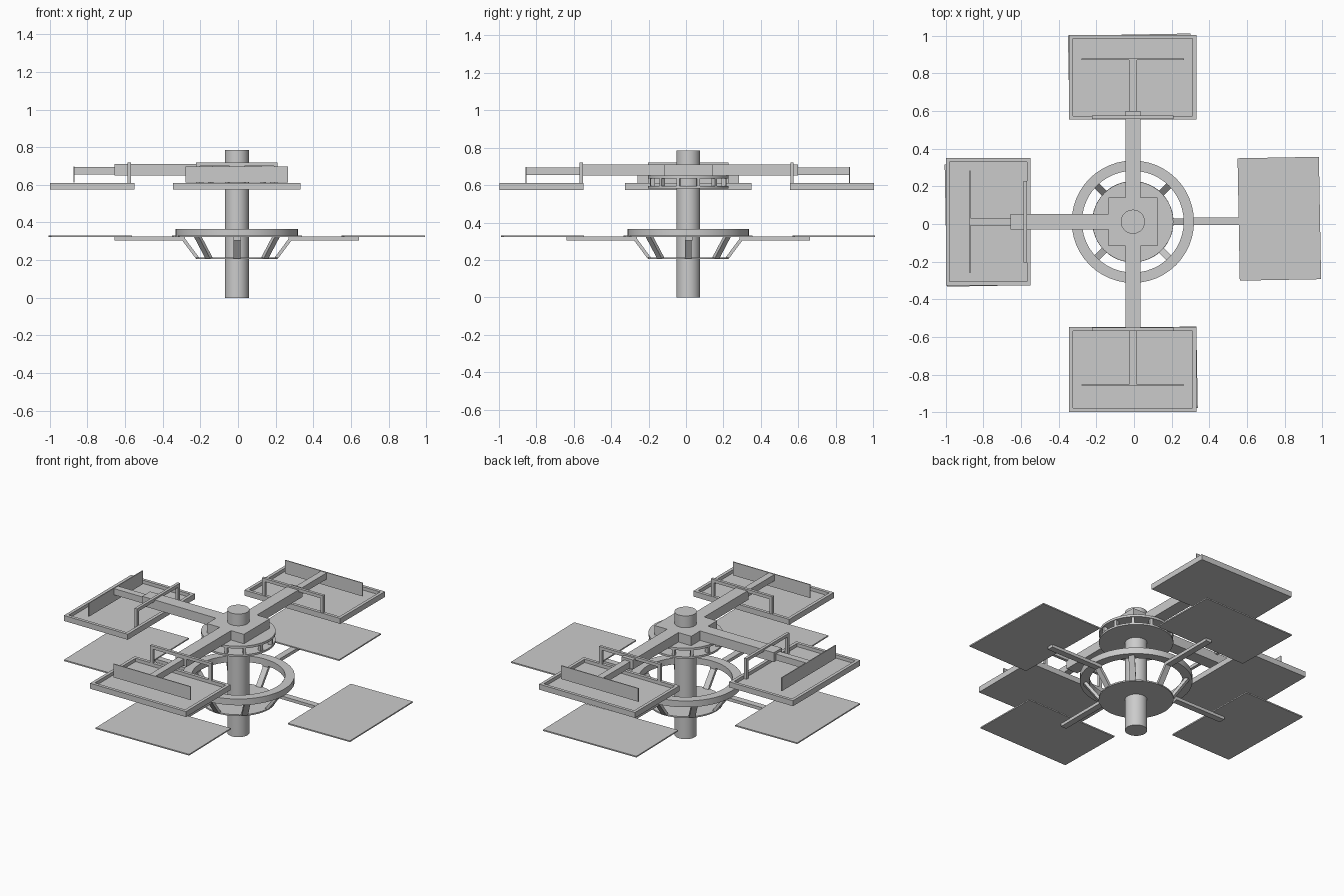
import bpy, bmesh
from math import pi, sin, cos
from mathutils import Matrix, Vector

if "Cube" in bpy.data.objects:
    bpy.data.objects.remove(bpy.data.objects["Cube"])

HUB = Vector((-0.006, 0.012, 0))


def finish(name, bm, mat, smooth=False):
    me = bpy.data.meshes.new(name)
    bmesh.ops.recalc_face_normals(bm, faces=bm.faces)
    bm.to_mesh(me)
    bm.free()
    ob = bpy.data.objects.new(name, me)
    bpy.context.collection.objects.link(ob)
    me.transform(mat)
    if smooth:
        bpy.context.view_layer.objects.active = ob
        ob.select_set(True)
        bpy.ops.object.shade_smooth_by_angle()
        ob.select_set(False)
    return ob


def spin_mat(angle):
    return Matrix.Translation(HUB) @ Matrix.Rotation(angle, 4, 'Z')


def boxes(name, items, mat):
    """Boxes given as (x0, x1, y0, y1, z0, z1) joined in one part."""
    bm = bmesh.new()
    for x0, x1, y0, y1, z0, z1 in items:
        m = Matrix.Translation(((x0 + x1) / 2, (y0 + y1) / 2, (z0 + z1) / 2))
        m = m @ Matrix.Diagonal((x1 - x0, y1 - y0, z1 - z0, 1))
        bmesh.ops.create_cube(bm, size=1, matrix=m)
    return finish(name, bm, mat)


def disc(name, r, z0, z1, n=48):
    bm = bmesh.new()
    bmesh.ops.create_cone(bm, cap_ends=True, segments=n, radius1=r, radius2=r,
                          depth=z1 - z0, matrix=Matrix.Translation((0, 0, (z0 + z1) / 2)))
    return finish(name, bm, spin_mat(0), True)


def ring(name, r0, r1, z0, z1, n=48):
    bm = bmesh.new()
    prof = [(r0, z0), (r1, z0), (r1, z1), (r0, z1)]
    rows = [[bm.verts.new((r * cos(2 * pi * i / n), r * sin(2 * pi * i / n), z))
             for r, z in prof] for i in range(n)]
    for i in range(n):
        a, b = rows[i], rows[(i + 1) % n]
        for j in range(4):
            k = (j + 1) % 4
            bm.faces.new((a[j], b[j], b[k], a[k]))
    return finish(name, bm, spin_mat(0), True)


# Central column
disc("column", 0.064, 0, 0.785)

# Lower carousel: base disc, ring, slanted struts
disc("lower_disc", 0.216, 0.205, 0.214)
ring("lower_ring", 0.27, 0.325, 0.325, 0.365)
for i in range(8):
    bm = bmesh.new()
    bmesh.ops.create_cube(bm, size=1)
    for v in bm.verts:
        top = v.co.z > 0
        v.co = ((0.298 if top else 0.207) + v.co.x * 0.022, v.co.y * 0.036,
                0.33 if top else 0.208)
    finish("slanted_strut", bm, spin_mat(i * pi / 4))

# Lower flat pallets, each slightly turned, on slim beams
for i in range(4):
    m = spin_mat(i * pi / 2)
    boxes("lower_beam", [(0.275, 0.65, -0.018, 0.022, 0.305, 0.325)], m)
    local = m @ Matrix.Translation((0.778, 0.016, 0)) @ Matrix.Rotation(0.018, 4, 'Z')
    boxes("lower_pallet", [(-0.216, 0.216, -0.325, 0.325, 0.323, 0.331)], local)

# Upper drum: two discs with short posts between
disc("drum_bottom", 0.215, 0.583, 0.595)
disc("drum_top", 0.215, 0.635, 0.65)
for i in range(12):
    boxes("drum_post", [(0.185, 0.21, -0.008, 0.008, 0.59, 0.64)], spin_mat((i + 0.5) * pi / 6))
boxes("upper_hub", [(-0.13, 0.13, -0.13, 0.13, 0.648, 0.71)], spin_mat(0))

# Upper arms with trays: angle, tray inner edge, panel distance, thick arm end
for ang, t0, panel, end in ((pi / 2, 0.543, 0.863, 0.588),
                            (pi, 0.543, 0.865, 0.65),
                            (-pi / 2, 0.56, 0.867, 0.577)):
    m = spin_mat(ang)
    t1, w, r = t0 + 0.45, 0.338, 0.02
    boxes("upper_arm", [(0.12, end, -0.04, 0.04, 0.65, 0.71)], m)
    boxes("arm_tip", [(end - 0.01, panel, -0.021, 0.021, 0.655, 0.695)], m)
    boxes("tray", [(t0, t1, -w, w, 0.575, 0.589),
                   (t0, t0 + r, -w, w, 0.589, 0.61),
                   (t1 - r, t1, -w, w, 0.589, 0.61),
                   (t0 + r, t1 - r, -w, -w + r, 0.589, 0.61),
                   (t0 + r, t1 - r, w - r, w, 0.589, 0.61)], m)
    f = t0 + (0.019 if ang == pi else 0.003)
    boxes("tray_yoke", [(f, f + 0.018, -0.216, 0.216, 0.7, 0.72),
                        (f, f + 0.018, -0.216, -0.196, 0.589, 0.7),
                        (f, f + 0.018, 0.196, 0.216, 0.589, 0.7)], m)
    boxes("end_panel", [(panel - 0.003, panel + 0.003, -0.272, 0.272, 0.612, 0.697)], m)
